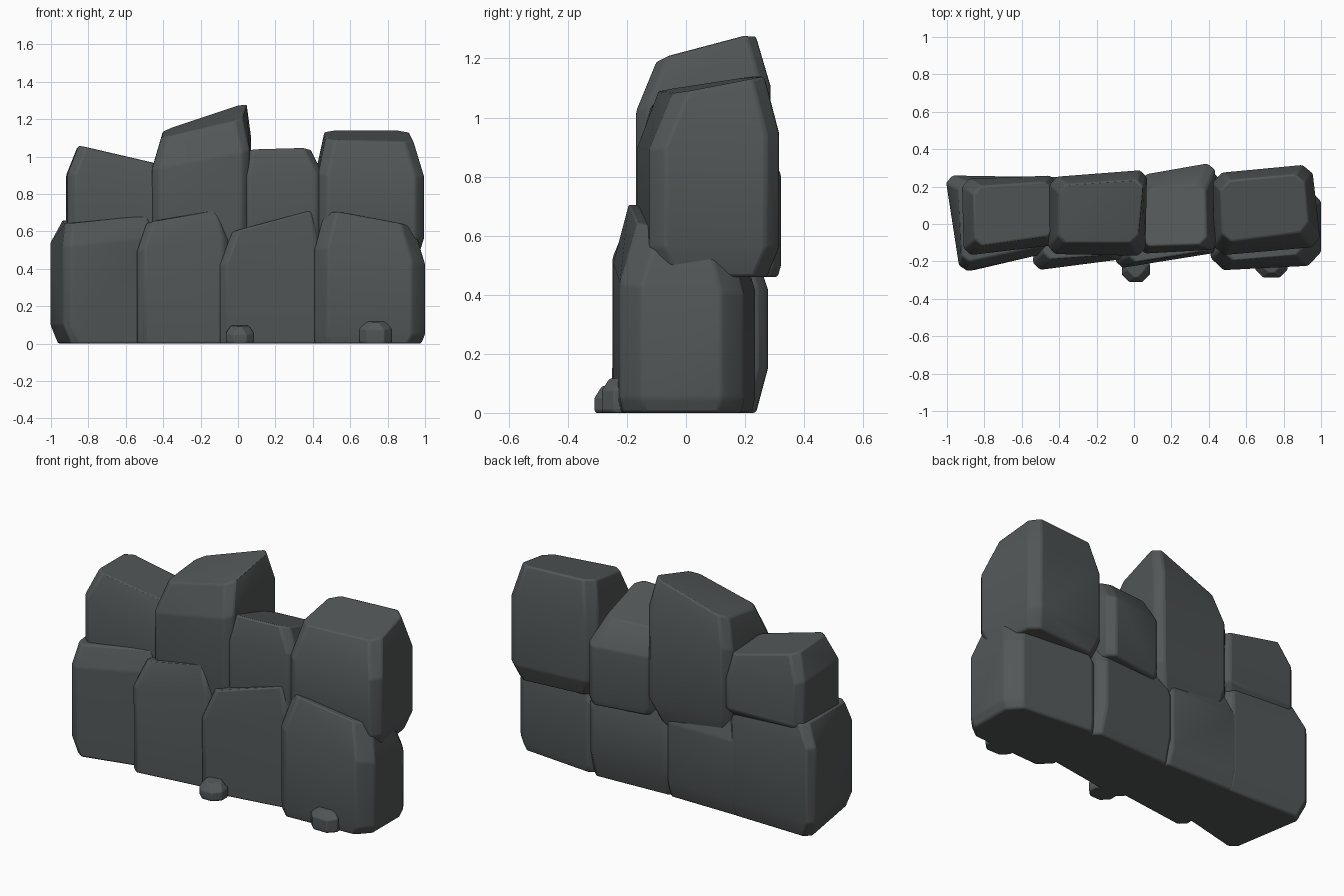
import bpy, bmesh, math
from mathutils import Vector

if "Cube" in bpy.data.objects:
    bpy.data.objects.remove(bpy.data.objects["Cube"])

mat = bpy.data.materials.new("dark slate grey")
mat.diffuse_color = (0.085, 0.095, 0.095, 1)
mat.use_nodes = True
mat.node_tree.nodes["Principled BSDF"].inputs["Base Color"].default_value = mat.diffuse_color


def ring(pts, cut):
    """Chamfer each corner of a four-cornered loop into two points."""
    out = []
    for i, p in enumerate(pts):
        for q in (pts[i - 1], pts[(i + 1) % 4]):
            out.append(p + (q - p).normalized() * cut)
    return out


def stone(name, plan, top, z0, shoulder=0.15, foot=0.1, inset=(.04,) * 4, cut=0.04, bevel=0.01):
    """Faceted block: inset foot, full-width body, narrower tilted top.
    Corners run front-left, front-right, back-right, back-left;
    foot insets run left, right, front, back."""
    mid = [Vector((x, y, 0)) for x, y in plan]
    l, r, f, b = inset
    shift = [(l, f), (-r, f), (-r, -b), (l, -b)]
    base = [p + Vector((dx, dy, z0)) for p, (dx, dy) in zip(mid, shift)]
    low = [p + Vector((0, 0, z0 + foot)) for p in mid]
    high = [p + Vector((0, 0, t[2] - shoulder)) for p, t in zip(mid, top)]
    bm = bmesh.new()
    for loop in (base, low, high, [Vector(t) for t in top]):
        for p in ring(loop, cut):
            bm.verts.new(p)
    res = bmesh.ops.convex_hull(bm, input=bm.verts[:])
    junk = [g for g in res["geom_interior"] if isinstance(g, bmesh.types.BMVert)]
    bmesh.ops.delete(bm, geom=junk, context='VERTS')
    bmesh.ops.dissolve_limit(bm, angle_limit=math.radians(4), verts=bm.verts[:], edges=bm.edges[:])
    bmesh.ops.recalc_face_normals(bm, faces=bm.faces[:])
    me = bpy.data.meshes.new(name)
    bm.to_mesh(me)
    bm.free()
    me.materials.append(mat)
    ob = bpy.data.objects.new(name, me)
    bpy.context.collection.objects.link(ob)
    m = ob.modifiers.new("worn edges", 'BEVEL')
    m.width, m.segments, m.limit_method, m.angle_limit = bevel, 2, 'ANGLE', math.radians(20)
    bpy.ops.object.select_all(action='DESELECT')
    ob.select_set(True)
    bpy.context.view_layer.objects.active = ob
    bpy.ops.object.shade_smooth_by_angle(angle=math.radians(30))


# Lower course, left to right
stone("lower_stone_1", [(-.93, -.26), (-.44, -.15), (-.44, .25), (-1.01, .26)],
      [(-.92, -.21, .64), (-.45, -.11, .69), (-.46, .22, .67), (-.94, .23, .66)], 0,
      shoulder=.12, inset=(.04, 0, .005, .03))
stone("lower_stone_2", [(-.54, -.25), (-.04, -.185), (-.02, .25), (-.53, .25)],
      [(-.49, -.19, .65), (-.08, -.16, .72), (-.08, .19, .60), (-.48, .2, .60)], 0,
      shoulder=.15, inset=(0, 0, .005, .03))
stone("lower_stone_3", [(-.10, -.24), (.46, -.15), (.46, .28), (-.08, .25)],
      [(-.03, -.21, .60), (.42, -.14, .72), (.42, .22, .60), (-.04, .2, .58)], 0,
      shoulder=.18, foot=.15, inset=(0, 0, .005, .04))
stone("lower_stone_4", [(.41, -.25), (1.0, -.22), (1.0, .19), (.41, .24)],
      [(.46, -.20, .72), (.94, -.16, .63), (.94, .14, .60), (.47, .18, .62)], 0,
      shoulder=.2, cut=.07, foot=.05, inset=(0, .02, .01, .01))

# Upper course, left to right
stone("upper_stone_1", [(-.91, -.17), (-.40, -.11), (-.41, .26), (-.92, .24)],
      [(-.85, -.12, 1.06), (-.42, -.06, .96), (-.44, .23, .95), (-.86, .20, 1.05)], .58, foot=.06)
stone("upper_stone_2", [(-.46, -.16), (.06, -.17), (.07, .29), (-.45, .25)],
      [(-.41, -.10, 1.10), (.02, -.10, 1.20), (.05, .24, 1.29), (-.40, .21, 1.14)], .42,
      shoulder=.17, foot=.15, inset=(.02, .06, .02, .05))
stone("upper_stone_3", [(.02, -.16), (.46, -.135), (.43, .33), (.03, .26)],
      [(.04, -.12, 1.04), (.39, -.11, 1.05), (.38, .22, .95), (.06, .19, .95)], .46,
      shoulder=.14, foot=.04, inset=(.01,) * 4)
stone("upper_stone_4", [(.43, -.17), (1.0, -.12), (.95, .32), (.42, .27)],
      [(.47, -.10, 1.09), (.94, -.04, 1.08), (.91, .27, 1.14), (.46, .23, 1.14)], .46,
      shoulder=.19, cut=.05, inset=(.03, .03, .03, .04))

# Pebbles at the foot of the wall
for i, (x, y, r, h) in enumerate([(.01, -.245, .075, .10), (.735, -.22, .085, .125)], 1):
    s = r * .65
    stone(f"pebble_{i}", [(x - r, y - .065), (x + r, y - .065), (x + r, y + .07), (x - r, y + .07)],
          [(x - s, y - .04, h - .01), (x + s, y - .04, h - .01), (x + s, y + .05, h), (x - s, y + .05, h)],
          0, shoulder=.04, foot=.01, inset=(.005,) * 4, cut=.04, bevel=.004)
